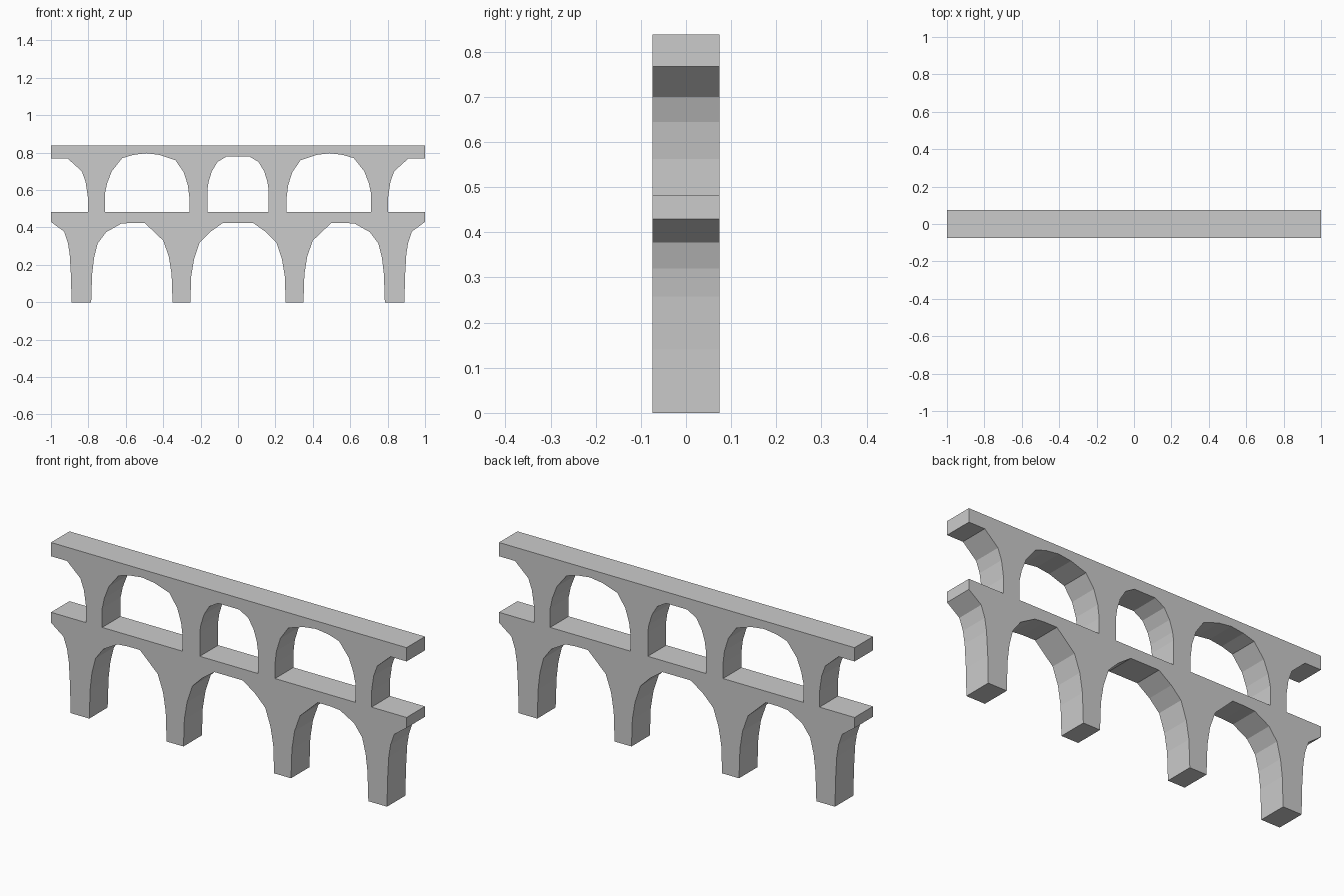
import bpy, bmesh

if "Cube" in bpy.data.objects:
    bpy.data.objects.remove(bpy.data.objects["Cube"])

HALF_DEPTH = 0.074

# Underside of each tier, from the right end to the centre line (x, z)
LOWER = [(1, .43), (.93, .378), (.91, .32), (.9, .258), (.893, .14), (.89, 0),
         (.785, 0), (.78, .15), (.77, .235), (.75, .315), (.705, .375), (.625, .42),
         (.57, .425), (.50, .425), (.40, .33), (.37, .245), (.355, .15), (.35, 0),
         (.255, 0), (.25, .14), (.235, .23), (.205, .32), (.15, .375), (.08, .425)]
UPPER = [(1, .768), (.91, .768), (.835, .70), (.815, .645), (.803, .563), (.803, .483),
         (.712, .483), (.712, .58), (.70, .635), (.675, .70), (.62, .77), (.56, .788),
         (.49, .797), (.42, .788), (.335, .76), (.29, .695), (.268, .625), (.26, .56),
         (.26, .483), (.163, .483), (.163, .605), (.157, .645), (.14, .70),
         (.11, .75), (.06, .78)]


def arcade(name, half, top):
    """Mirror the half underside, close it along the deck and extrude in y."""
    outline = half + [(-x, z) for x, z in reversed(half)] + [(-1, top), (1, top)]
    bm = bmesh.new()
    face = bm.faces.new([bm.verts.new((x, -HALF_DEPTH, z)) for x, z in outline])
    out = bmesh.ops.extrude_face_region(bm, geom=[face])
    moved = [g for g in out["geom"] if isinstance(g, bmesh.types.BMVert)]
    bmesh.ops.translate(bm, verts=moved, vec=(0, 2 * HALF_DEPTH, 0))
    bmesh.ops.recalc_face_normals(bm, faces=bm.faces)
    mesh = bpy.data.meshes.new(name)
    bm.to_mesh(mesh)
    bm.free()
    bpy.context.collection.objects.link(bpy.data.objects.new(name, mesh))


# Lower tier with four tall piers, upper tier standing on its deck
arcade("lower_arcade", LOWER, .483)
arcade("upper_arcade", UPPER, .838)
